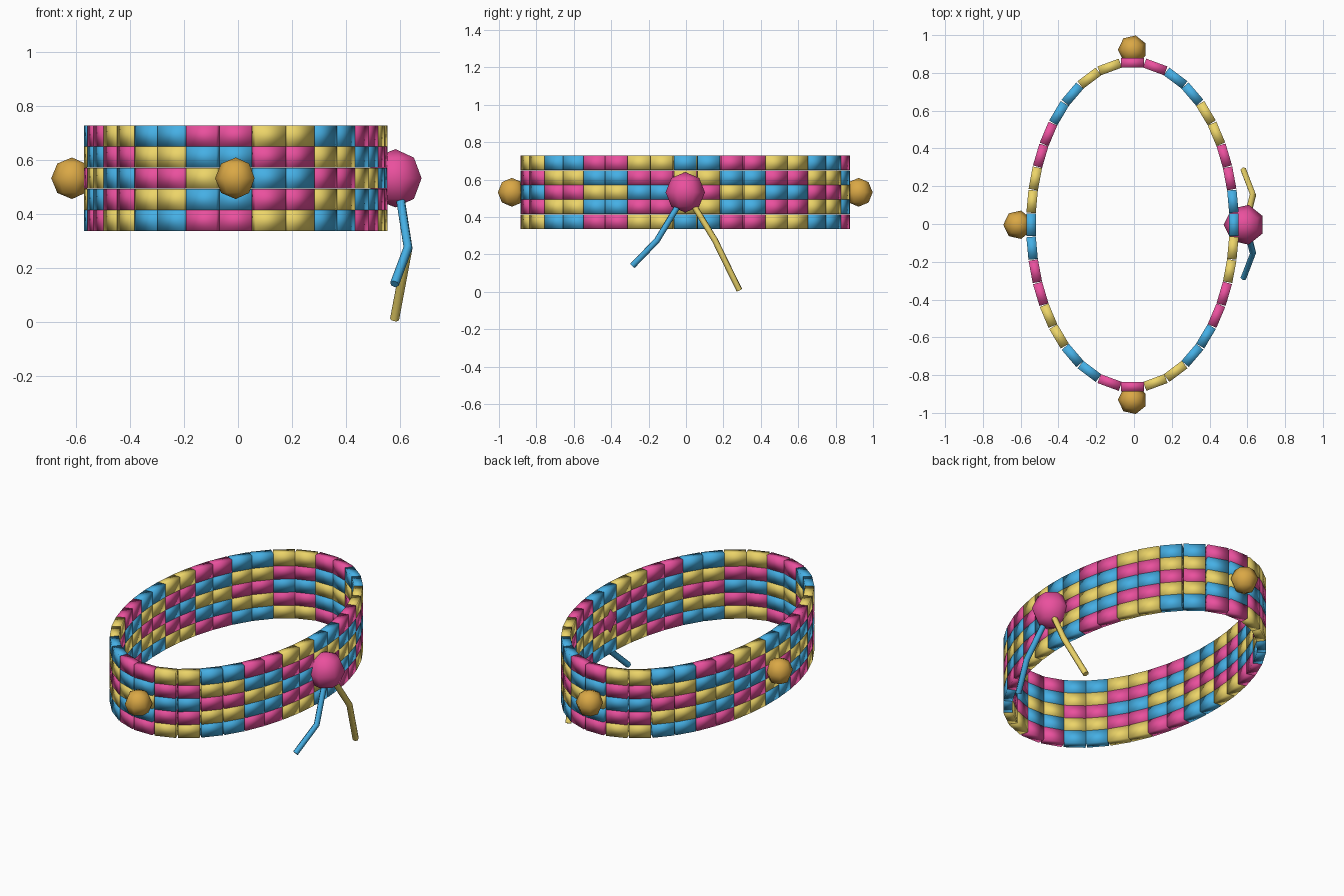
import bpy, bmesh, math
from mathutils import Matrix, Vector

if "Cube" in bpy.data.objects:
    bpy.data.objects.remove(bpy.data.objects["Cube"])

CX, CY, CZ = -0.008, -0.004, 0.532      # centre of the band
A, B = 0.537, 0.857                     # ellipse half-axes
COLS, ROWS, ROW_H = 36, 5, 0.0785


def material(name, rgb):
    m = bpy.data.materials.new(name)
    m.diffuse_color = (*rgb, 1)
    m.use_nodes = True
    m.node_tree.nodes["Principled BSDF"].inputs["Base Color"].default_value = m.diffuse_color
    return m


PINK = material("pink", (0.82, 0.08, 0.34))
YELLOW = material("yellow", (0.84, 0.66, 0.14))
BLUE = material("blue", (0.06, 0.43, 0.78))
GOLD = material("gold", (0.70, 0.39, 0.06))


def finish(bm, name, mat):
    for f in bm.faces:
        f.smooth = True
    me = bpy.data.meshes.new(name)
    bm.to_mesh(me)
    bm.free()
    ob = bpy.data.objects.new(name, me)
    bpy.context.collection.objects.link(ob)
    me.materials.append(mat)
    return ob


# Evenly spaced stations along the ellipse, starting at the front
N = 7200
pts = [Vector((A * math.sin(t), -B * math.cos(t), 0))
       for t in (2 * math.pi * k / N for k in range(N + 1))]
lengths = [0.0]
for p, q in zip(pts, pts[1:]):
    lengths.append(lengths[-1] + (q - p).length)
pitch = lengths[-1] / COLS
stations, k = [], 0
for i in range(COLS):
    while lengths[k] < i * pitch - 1e-6:
        k += 1
    tangent = pts[(k + 1) % N] - pts[k - 1 if k else N - 1]
    stations.append((pts[k], math.atan2(tangent.y, tangent.x)))

# Woven bead band: pairs of columns share a colour, rows mirror about the middle
colours = [("pink_beads", PINK), ("yellow_beads", YELLOW), ("blue_beads", BLUE)]
groups = [bmesh.new() for _ in colours]
for i, (p, angle) in enumerate(stations):
    for row in range(ROWS):
        shift = 2 - abs(row - 2)
        bm = groups[((i + 1) // 2 - shift) % 3]
        loc = Vector((CX, CY, CZ + (row - 2) * ROW_H)) + p
        bmesh.ops.create_cube(bm, size=1, matrix=(
            Matrix.Translation(loc) @ Matrix.Rotation(angle, 4, 'Z')
            @ Matrix.Diagonal((pitch * 0.97, 0.05, ROW_H * 0.985, 1))))
for bm, (name, mat) in zip(groups, colours):
    finish(bm, name, mat)


def ball(name, loc, r, mat):
    bm = bmesh.new()
    bmesh.ops.create_uvsphere(
        bm, u_segments=7, v_segments=4, radius=r,
        matrix=Matrix.Translation(loc) @ Matrix.Rotation(math.pi / 2, 4, 'Z'))
    finish(bm, name, mat)


# Gold charms on three sides and the pink knot on the fourth
ball("front_charm", (CX, CY - B - 0.07, CZ), 0.077, GOLD)
ball("back_charm", (CX, CY + B + 0.07, CZ), 0.077, GOLD)
ball("left_charm", (CX - A - 0.07, CY, CZ), 0.077, GOLD)
ball("knot", (0.583, CY, CZ), 0.108, PINK)


def cord(name, path, r, mat):
    cu = bpy.data.curves.new(name, 'CURVE')
    cu.dimensions = '3D'
    cu.bevel_depth = r
    cu.bevel_resolution = 1
    cu.use_fill_caps = True
    sp = cu.splines.new('POLY')
    sp.points.add(len(path) - 1)
    for pt, co in zip(sp.points, path):
        pt.co = (*co, 1)
    cu.materials.append(mat)
    bpy.context.collection.objects.link(bpy.data.objects.new(name, cu))


# Loose cord ends hanging from the knot
cord("blue_cord", [(0.59, 0, 0.53), (0.63, -0.155, 0.275), (0.58, -0.285, 0.14)], 0.017, BLUE)
cord("yellow_cord", [(0.59, 0, 0.53), (0.63, 0.155, 0.275), (0.58, 0.285, 0.009)], 0.017, YELLOW)
